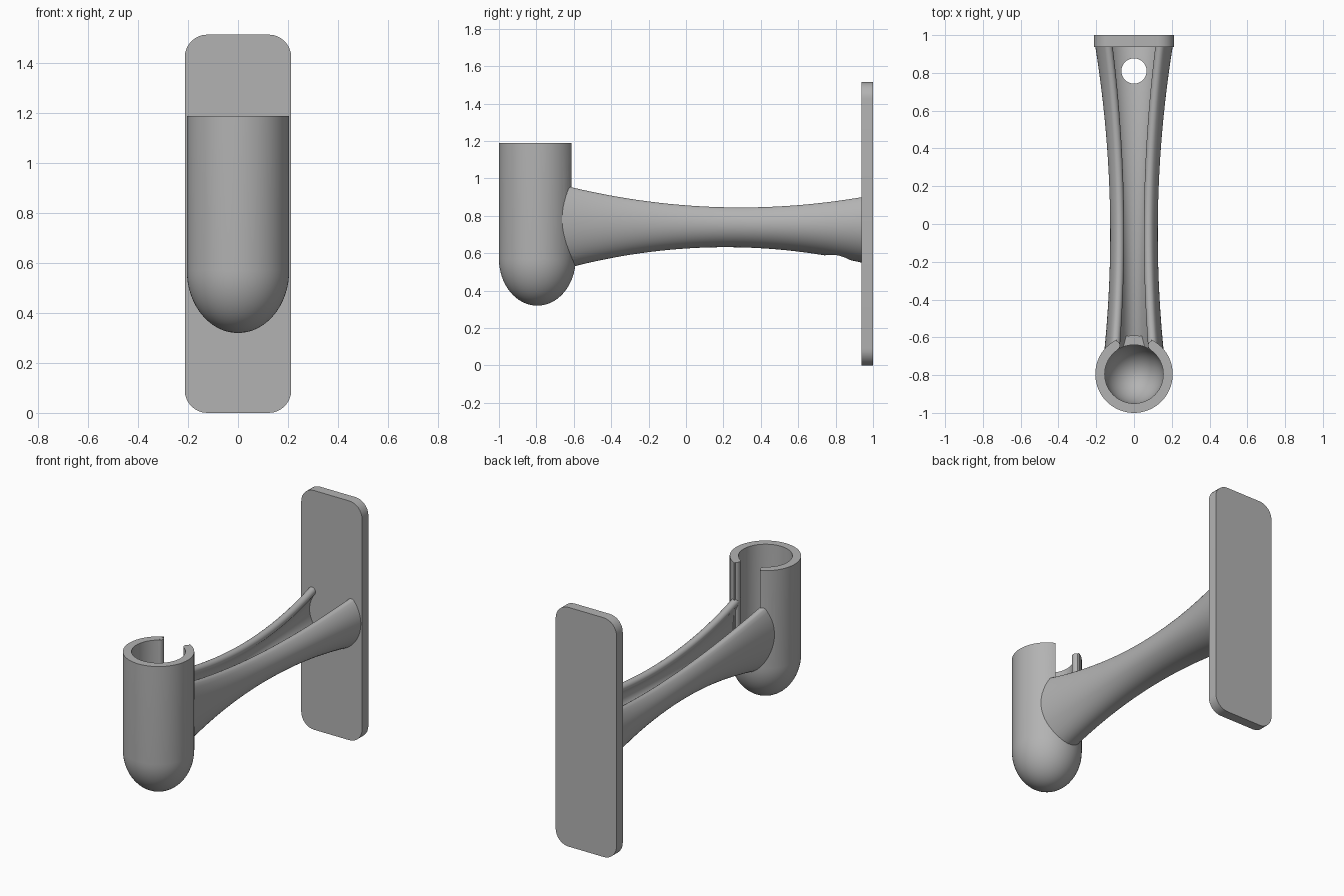
import bpy, bmesh, math
from mathutils import Vector

cube = bpy.data.objects.get("Cube")
if cube:
    bpy.data.objects.remove(cube, do_unlink=True)

grey = bpy.data.materials.new("plain grey")
grey.use_nodes = True
grey.diffuse_color = (0.45, 0.45, 0.45, 1)
grey.node_tree.nodes["Principled BSDF"].inputs["Base Color"].default_value = grey.diffuse_color

CUP_Y, CUP_R, CUP_TOP, DOME_Z = -0.795, 0.205, 1.19, 0.57
WALL = 0.05


def make(name, bm):
    bmesh.ops.recalc_face_normals(bm, faces=bm.faces)
    mesh = bpy.data.meshes.new(name)
    bm.to_mesh(mesh)
    bm.free()
    mesh.materials.append(grey)
    obj = bpy.data.objects.new(name, mesh)
    bpy.context.collection.objects.link(obj)
    return obj


def activate(obj):
    bpy.ops.object.select_all(action='DESELECT')
    obj.select_set(True)
    bpy.context.view_layer.objects.active = obj


def combine(obj, other, operation):
    mod = obj.modifiers.new("combine", 'BOOLEAN')
    mod.operation, mod.object, mod.solver = operation, other, 'EXACT'
    activate(obj)
    bpy.ops.object.modifier_apply(modifier=mod.name)
    bpy.data.objects.remove(other, do_unlink=True)


def loft(name, rings):
    """Closed solid through a list of equal-length rings."""
    bm = bmesh.new()
    rows = [[bm.verts.new(p) for p in ring] for ring in rings]
    n = len(rows[0])
    for a, b in zip(rows, rows[1:]):
        for i in range(n):
            j = (i + 1) % n
            bm.faces.new((a[i], a[j], b[j], b[i]))
    bm.faces.new(rows[0])
    bm.faces.new(rows[-1])
    return make(name, bm)


def round_bottomed(name, radius, depth, top, n=64):
    """Upright cylinder ending in an elliptical dome."""
    levels = [(radius, top)]
    for k in range(16):
        a = math.pi / 2 * k / 16
        levels.append((radius * math.cos(a), DOME_Z - depth * math.sin(a)))
    levels.append((radius * 0.02, DOME_Z - depth))
    return loft(name, [[(r * math.cos(2 * math.pi * i / n),
                         CUP_Y + r * math.sin(2 * math.pi * i / n), z)
                        for i in range(n)] for r, z in levels])


def box(name, lo, hi):
    bm = bmesh.new()
    bmesh.ops.create_cube(bm, size=1)
    for v in bm.verts:
        v.co = [lo[i] + (v.co[i] + 0.5) * (hi[i] - lo[i]) for i in range(3)]
    return make(name, bm)


def rod(name, x, y, radius, z0, z1, n=32):
    return loft(name, [[(x + radius * math.cos(2 * math.pi * i / n),
                         y + radius * math.sin(2 * math.pi * i / n), z)
                        for i in range(n)] for z in (z0, z1)])


def parabola(y, pts):
    total = 0
    for i, (yi, v) in enumerate(pts):
        for j, (yj, _) in enumerate(pts):
            if i != j:
                v *= (y - yj) / (yi - yj)
        total += v
    return total


def arm_ring(y, steps=40, cap=8):
    """C-shaped section, open at the top, with rounded lips."""
    w = parabola(y, [(-0.65, 0.155), (0, 0.126), (0.94, 0.205)])
    low = parabola(y, [(-0.6, 0.53), (0.15, 0.632), (0.94, 0.55)])
    high = parabola(y, [(-0.6, 0.95), (0.3, 0.845), (0.94, 0.90)])
    start = math.radians(50)
    t, c = WALL / 2, math.cos(start)
    h = (high - low - t + t * c) / (1 + c)
    mid = low + h

    def at(angle, inset):
        return Vector(((w - inset) * math.sin(angle), mid + (h - inset) * math.cos(angle)))

    def lip(angle, side):
        d = (at(angle, 0) - at(angle, WALL)) / 2
        e = Vector((-d.y, d.x)) * side
        return [at(angle, t) + d * math.cos(math.pi * k / cap) + e * math.sin(math.pi * k / cap)
                for k in range(1, cap)]

    end = 2 * math.pi - start
    angles = [start + (end - start) * k / steps for k in range(steps + 1)]
    pts = [at(a, 0) for a in angles] + lip(end, -1)
    pts += [at(a, WALL) for a in reversed(angles)] + lip(start, 1)[::-1]
    return [(p.x, y, p.y) for p in pts]


# Cup with a slot in its back wall
holder = round_bottomed("cup_and_arm", CUP_R, 0.25, CUP_TOP)
combine(holder, box("slot_cutter", (-0.09, CUP_Y, 0.6), (0.09, -0.5, 1.4)), 'DIFFERENCE')

# Channelled arm with a drain hole near the wall
arm = loft("arm", [arm_ring(-0.72 + 1.68 * k / 32) for k in range(33)])
combine(arm, rod("hole_cutter", 0, 0.81, 0.067, 0.4, 0.75, 48), 'DIFFERENCE')
combine(holder, arm, 'UNION')

# Rounded edges of the slot
lip_r = WALL / 2 - 0.001
for side in (-1, 1):
    x = 0.098
    y = CUP_Y + math.sqrt((CUP_R - WALL / 2) ** 2 - x * x)
    combine(holder, rod("slot_edge", side * x, y, lip_r, 0.75, CUP_TOP - 0.0005), 'UNION')

# Hollow of the cup
combine(holder, round_bottomed("hollow_cutter", CUP_R - WALL, 0.2, 1.4), 'DIFFERENCE')

# Wall plate with rounded corners
half, height, radius = 0.213, 1.515, 0.09
outline = []
for q, (sx, sz) in enumerate(((1, 1), (-1, 1), (-1, -1), (1, -1))):
    for k in range(9):
        a = math.pi / 2 * (q + k / 8)
        outline.append((sx * (half - radius) + radius * math.cos(a),
                        height / 2 + sz * (height / 2 - radius) + radius * math.sin(a)))
plate = loft("wall_plate", [[(x, y, z) for x, z in outline] for y in (0.937, 1.0)])

for obj in (holder, plate):
    activate(obj)
    bpy.ops.object.shade_smooth_by_angle(angle=math.radians(30))
